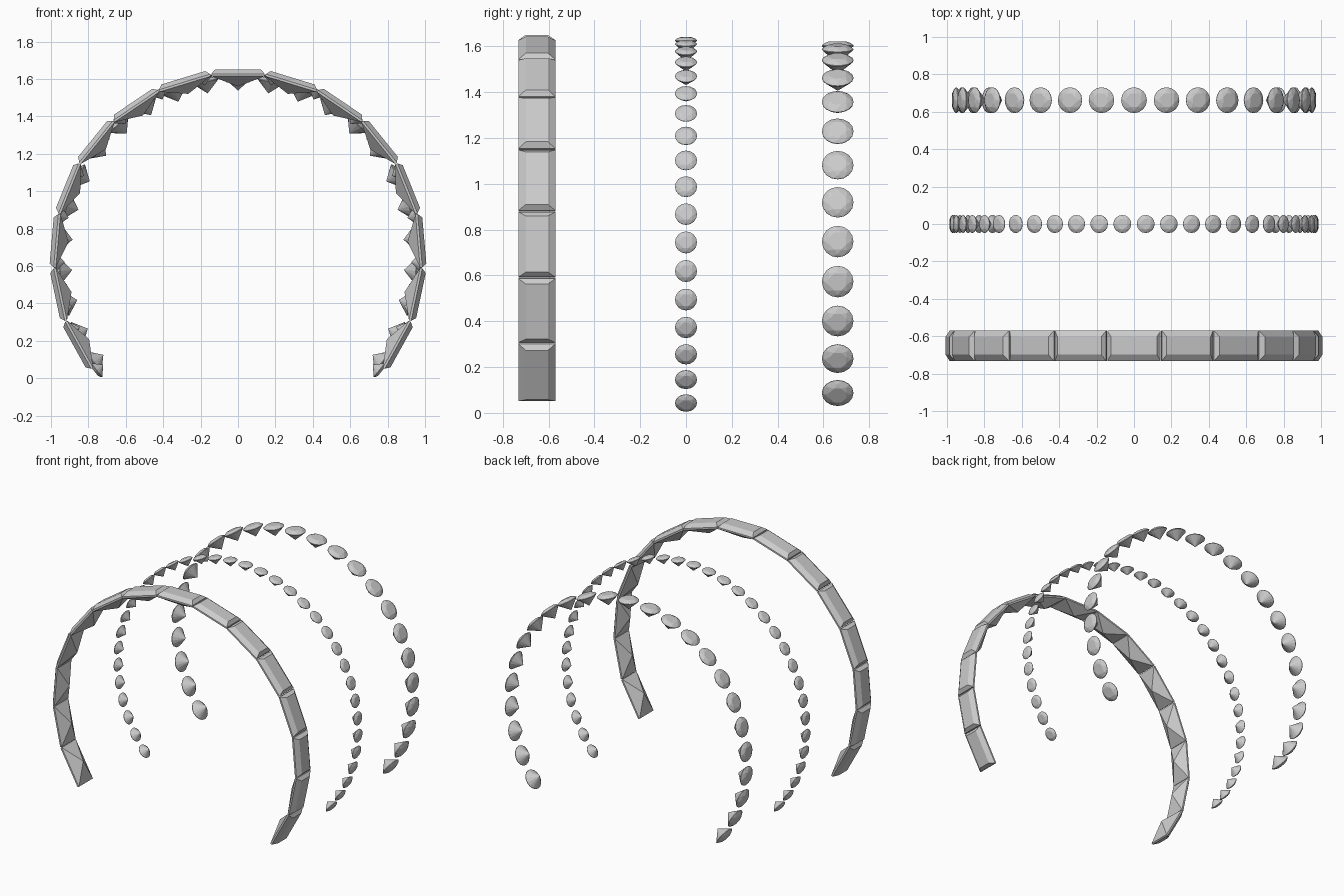
import bpy, bmesh
from math import sin, cos, pi, radians
from mathutils import Matrix, Vector

cube = bpy.data.objects.get("Cube")
if cube:
    bpy.data.objects.remove(cube, do_unlink=True)

# One plain material for every stone
grey = bpy.data.materials.new("stone grey")
grey.use_nodes = True
colour = (0.6, 0.6, 0.6, 1)
grey.diffuse_color = colour
grey.node_tree.nodes["Principled BSDF"].inputs["Base Color"].default_value = colour


def ring(radius, z, count, turn=0.0):
    """Points of a regular polygon; turn is in fractions of one step."""
    steps = [2 * pi * (i + turn) / count for i in range(count)]
    return [Vector((radius * cos(a), radius * sin(a), z)) for a in steps]


def rectangle(half_x, half_y, z):
    return [Vector((sx * half_x, sy * half_y, z)) for sx in (-1, 1) for sy in (-1, 1)]


def hull_mesh(name, points):
    """Flat-faceted cut stone as the convex hull of its corner points."""
    bm = bmesh.new()
    for p in points:
        bm.verts.new(p)
    bmesh.ops.convex_hull(bm, input=bm.verts)
    bmesh.ops.dissolve_limit(bm, angle_limit=radians(0.5), verts=bm.verts, edges=bm.edges)
    bmesh.ops.recalc_face_normals(bm, faces=bm.faces)
    mesh = bpy.data.meshes.new(name)
    bm.to_mesh(mesh)
    bm.free()
    mesh.materials.append(grey)
    return mesh


def round_stone(name, r):
    """Round cut: octagonal table, kite facets, thin girdle, pointed base."""
    crown, depth = 0.27 * r, 0.95 * r
    points = ring(0.58 * r, crown, 8, 0.5)
    points += ring(0.82 * r, 0.62 * crown, 8)
    points += ring(r, 0.02 * r, 16) + ring(r, -0.03 * r, 16)
    points.append(Vector((0, 0, -depth)))
    return hull_mesh(name, points)


def long_stone(name, half_len, half_wid):
    """Rectangular cut: bevelled table, thin girdle, pyramid base."""
    points = rectangle(half_len - 0.02, half_wid - 0.033, 0.03)
    points += rectangle(half_len, half_wid, 0.007)
    points += rectangle(half_len, half_wid, -0.005)
    points.append(Vector((0, 0, -0.06)))
    return hull_mesh(name, points)


def arch(name, mesh, count, step, radius, y, centre_z):
    """Stones spread evenly along an arc, tables facing outward."""
    for i in range(count):
        angle = radians(step) * (i - (count - 1) / 2)
        stone = bpy.data.objects.new(f"{name}_{i + 1}", mesh)
        stone.matrix_world = (Matrix.Translation((0, y, centre_z))
                              @ Matrix.Rotation(angle, 4, 'Y')
                              @ Matrix.Translation((0, 0, radius)))
        bpy.context.collection.objects.link(stone)


# Front arch of rectangular stones
arch("rectangular_stone", long_stone("rectangular_stone", 0.143, 0.081),
     15, 17, 0.97, -0.651, 0.65)
# Middle arch of small round stones
arch("small_round_stone", round_stone("small_round_stone", 0.048),
     36, 7.37, 0.973, 0, 0.655)
# Back arch of large round stones
arch("large_round_stone", round_stone("large_round_stone", 0.069),
     25, 10.5, 0.955, 0.662, 0.648)
